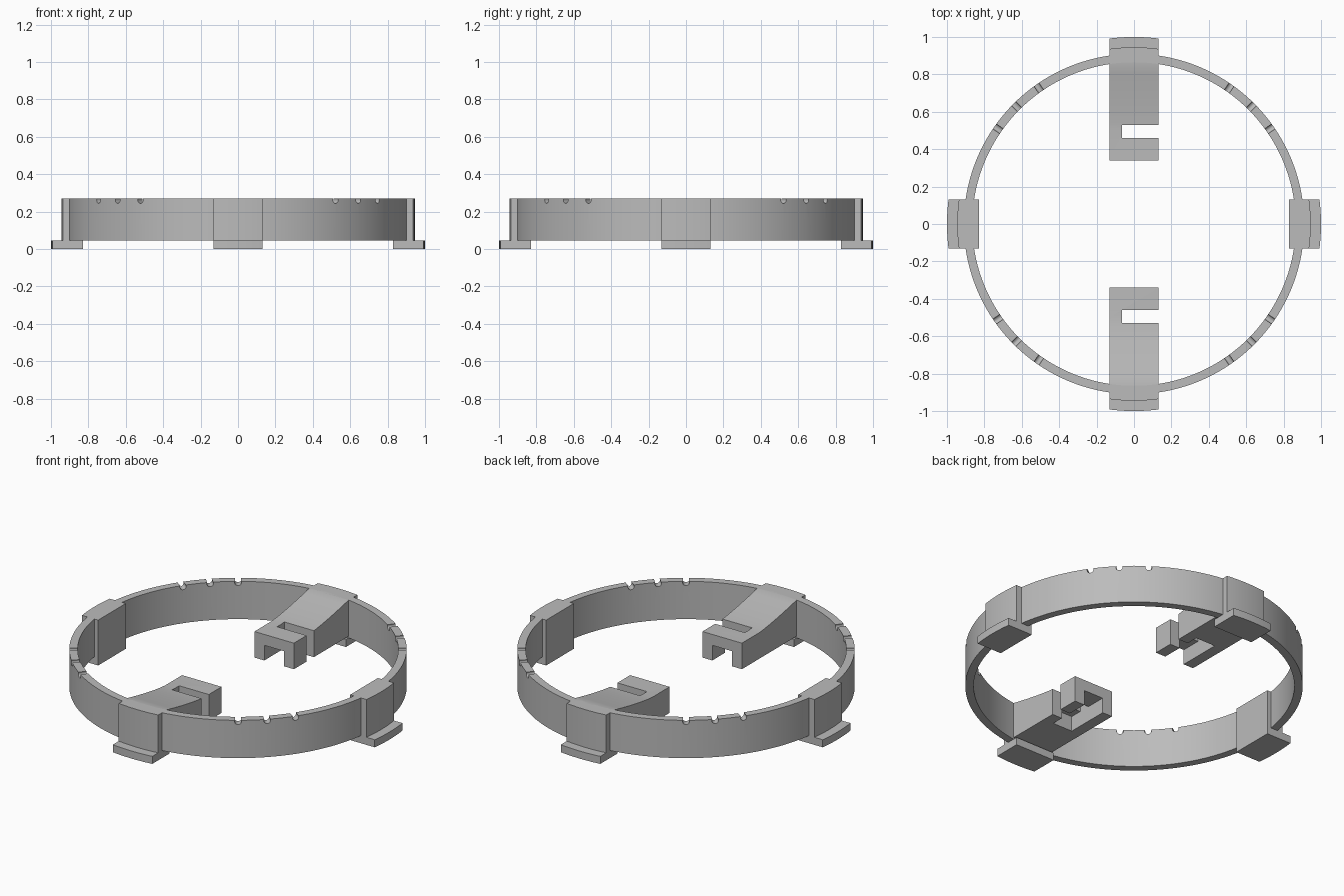
import bpy, bmesh, math
from mathutils import Matrix

if "Cube" in bpy.data.objects:
    bpy.data.objects.remove(bpy.data.objects["Cube"])

grey = bpy.data.materials.new("matte grey")
grey.diffuse_color = (0.5, 0.5, 0.5, 1)
grey.use_nodes = True
grey.node_tree.nodes["Principled BSDF"].inputs["Base Color"].default_value = grey.diffuse_color

W = 0.13                     # half width of the mounts
Z0, Z1 = 0.045, 0.27         # ring bottom and top


def finish(name, bm):
    bmesh.ops.recalc_face_normals(bm, faces=bm.faces)
    me = bpy.data.meshes.new(name)
    bm.to_mesh(me)
    bm.free()
    ob = bpy.data.objects.new(name, me)
    bpy.context.collection.objects.link(ob)
    me.materials.append(grey)
    return ob


def prism(name, pts, vec, matrix=Matrix()):
    """Extrude a closed outline along vec, then place it."""
    bm = bmesh.new()
    f = bm.faces.new([bm.verts.new(p) for p in pts])
    r = bmesh.ops.extrude_face_region(bm, geom=[f])
    bmesh.ops.translate(bm, vec=vec, verts=[g for g in r["geom"] if isinstance(g, bmesh.types.BMVert)])
    bm.transform(matrix)
    return finish(name, bm)


def box(name, x, y, z):
    return prism(name, [(x[0], y[0], z[0]), (x[1], y[0], z[0]), (x[1], y[1], z[0]), (x[0], y[1], z[0])],
                 (0, 0, z[1] - z[0]))


def cut(ob, cutters):
    for c in cutters:
        c.hide_render = True
        m = ob.modifiers.new("cut", 'BOOLEAN')
        m.operation, m.solver, m.object = 'DIFFERENCE', 'EXACT', c
    bpy.context.view_layer.update()
    me = bpy.data.meshes.new_from_object(ob.evaluated_get(bpy.context.evaluated_depsgraph_get()))
    ob.modifiers.clear()
    ob.data = me
    for c in cutters:
        bpy.data.objects.remove(c)


def smooth(ob):
    bpy.ops.object.select_all(action='DESELECT')
    ob.select_set(True)
    bpy.context.view_layer.objects.active = ob
    bpy.ops.object.shade_smooth_by_angle(angle=math.radians(30))


# Ring band, a rectangle section swept round the axis
N = 144
bm = bmesh.new()
section = [(0.865, Z0), (0.91, Z0), (0.91, Z1), (0.865, Z1)]
loops = []
for i in range(N):
    a = 2 * math.pi * i / N
    loops.append([bm.verts.new((r * math.cos(a), r * math.sin(a), z)) for r, z in section])
for i in range(N):
    p, q = loops[i], loops[(i + 1) % N]
    for k in range(4):
        bm.faces.new((p[k], q[k], q[(k + 1) % 4], p[(k + 1) % 4]))
ring = finish("ring_band", bm)

# Rounded notches in the top rim, one cutter mesh
bm = bmesh.new()
for quarter in range(4):
    for deg in (35, 45, 55):
        m = (Matrix.Rotation(math.radians(deg + 90 * quarter), 4, 'Z')
             @ Matrix.Translation((0.89, 0, 0.262)) @ Matrix.Rotation(math.pi / 2, 4, 'Y'))
        bmesh.ops.create_cone(bm, cap_ends=True, segments=20, radius1=0.018, radius2=0.018,
                              depth=0.15, matrix=m)
cut(ring, [finish("notch_cutter", bm)])
smooth(ring)


def arc_block(name, inner, r, z0, z1, turn):
    """Block with a flat inner face and a curved outer face of radius r."""
    pts = [(inner, W), (inner, -W)]
    half = math.asin(W / r)
    pts += [(r * math.cos(half * t / 6), r * math.sin(half * t / 6)) for t in range(-6, 7)]
    return prism(name, [(x, y, z0) for x, y in pts], (0, 0, z1 - z0), Matrix.Rotation(turn, 4, 'Z'))


# Four mounts with feet on the outside of the ring
for side, turn in (("right", 0), ("back", 90), ("left", 180), ("front", 270)):
    inner = 0.83 if side in ("right", "left") else 0.855
    smooth(arc_block(side + "_mount", inner, 0.945, Z0, Z1, math.radians(turn)))
    smooth(arc_block(side + "_foot", 0.83, 1.0, 0, Z0, math.radians(turn)))

# Two inward arms with a sloped top, an open side slot and a channel below the tip
for side, s in (("back", 1), ("front", -1)):
    top = [(0.50 + 0.355 * t / 8, 0.21 + 0.06 * (t / 8) ** 1.3) for t in range(9)]
    outline = [(0.34, 0.055), (0.34, 0.21)] + top + [(0.88, Z1), (0.88, 0.055)]
    arm = prism(side + "_arm", [(-W, s * y, z) for y, z in outline], (2 * W, 0, 0))
    cut(arm, [box("slot_cutter", (-0.065, 0.3), sorted((s * 0.46, s * 0.528)), (-0.1, 0.5)),
              box("channel_cutter", (-0.065, 0.065), sorted((s * 0.2, s * 0.6)), (-0.1, 0.145))])
    smooth(arm)
